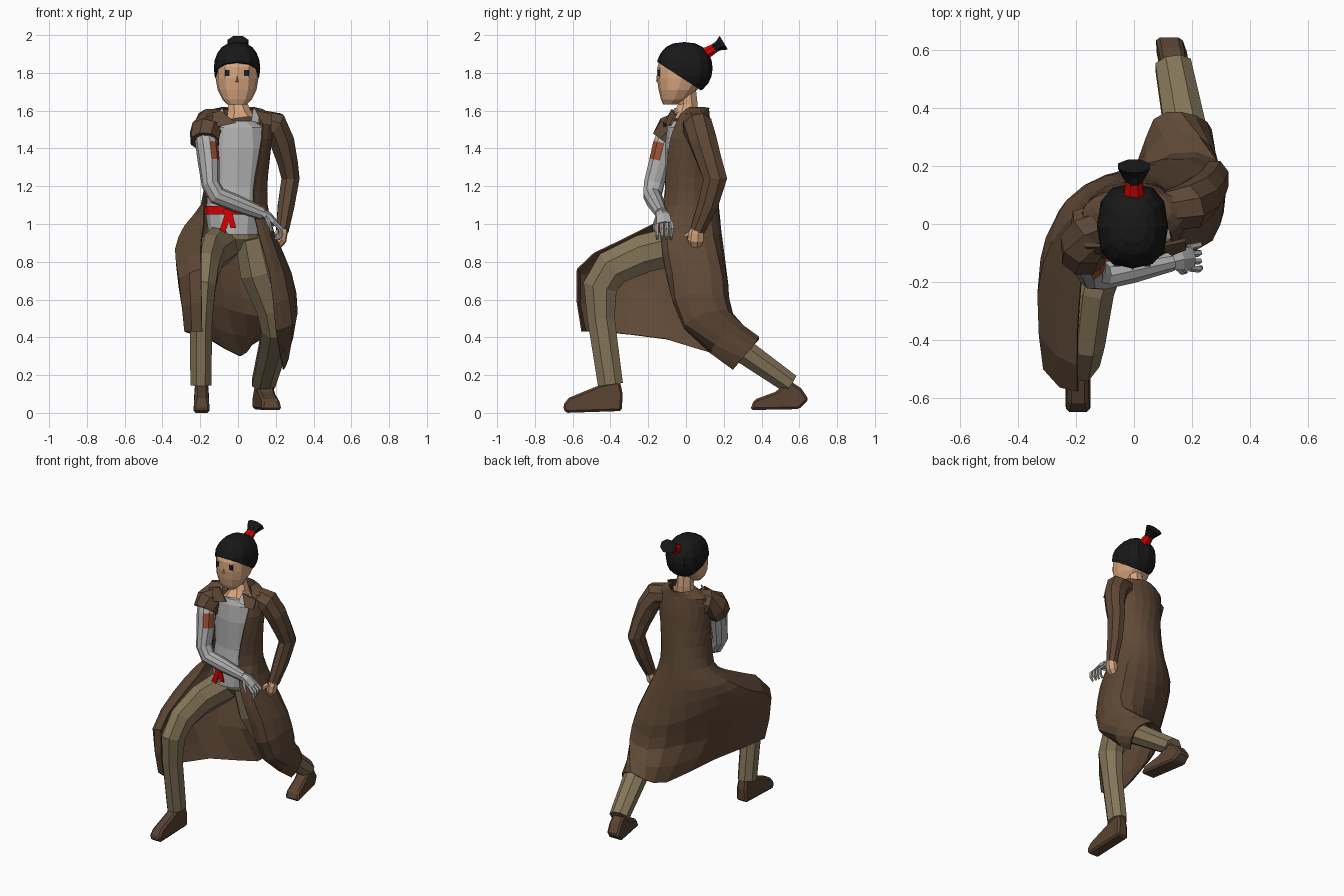
import bpy, bmesh, math
from mathutils import Vector

def material(name, r, g, b):
    m = bpy.data.materials.new(name)
    m.diffuse_color = (r, g, b, 1)
    return m

COAT = material("coat brown", .115, .066, .037)
SHIRT = material("light grey", .43, .43, .43)
PANTS = material("khaki", .235, .18, .10)
SKIN = material("skin", .68, .38, .21)
SHOE = material("shoe brown", .10, .056, .032)
HAIR = material("hair black", .009, .009, .009)
RED = material("red cloth", .65, .001, .001)
PATCH = material("rust patch", .33, .075, .035)
EYE = material("eye dark", .008, .014, .025)

def finish(name, bm, mat):
    bmesh.ops.recalc_face_normals(bm, faces=bm.faces)
    me = bpy.data.meshes.new(name)
    bm.to_mesh(me)
    bm.free()
    ob = bpy.data.objects.new(name, me)
    bpy.context.collection.objects.link(ob)
    me.materials.append(mat)
    return ob

def loft(name, rings, mat, closed=True):
    """Skin a list of equal-length point rings; closed rings are capped."""
    bm = bmesh.new()
    vs = [[bm.verts.new(p) for p in r] for r in rings]
    n = len(vs[0])
    for a, b in zip(vs, vs[1:]):
        for i in range(n if closed else n - 1):
            j = (i + 1) % n
            bm.faces.new((a[i], a[j], b[j], b[i]))
    if closed:
        bm.faces.new(vs[0])
        bm.faces.new(vs[-1])
    return finish(name, bm, mat)

def tube(name, path, mat, ref=(1, 0, 0), n=8):
    """Limb along (x, y, z, radius along ref[, other radius])."""
    ps = [Vector(p[:3]) for p in path]
    rings = []
    for i, p in enumerate(path):
        d = Vector()
        if i: d += (ps[i] - ps[i - 1]).normalized()
        if i < len(ps) - 1: d += (ps[i + 1] - ps[i]).normalized()
        d.normalize()
        u = Vector(ref)
        u = (u - d * u.dot(d)).normalized()
        w = d.cross(u)
        angles = [2 * math.pi * (k + .5) / n for k in range(n)]
        rings.append([ps[i] + u * p[3] * math.cos(a) + w * p[-1] * math.sin(a) for a in angles])
    return loft(name, rings, mat)

def boxy(v, p):
    return math.copysign(abs(v) ** p, v)

def ellipse(z, rx, ry, cx=0, cy=0, a0=0, a1=360, n=12, p=1):
    last = n if a1 - a0 >= 360 else n - 1
    angles = [math.radians(a0 + (a1 - a0) * k / last) for k in range(n)]
    return [Vector((cx + rx * boxy(math.cos(a), p), cy + ry * boxy(math.sin(a), p), z)) for a in angles]

def slab(name, pts, thick, mat):
    """Flat cloth or plate extruded along y."""
    bm = bmesh.new()
    f = bm.faces.new([bm.verts.new(p) for p in pts])
    e = bmesh.ops.extrude_face_region(bm, geom=[f])
    bmesh.ops.translate(bm, vec=(0, thick, 0), verts=[v for v in e["geom"] if isinstance(v, bmesh.types.BMVert)])
    return finish(name, bm, mat)

def refine(seq, mid):
    """Insert a smooth in-between item in every gap."""
    out = []
    for i in range(len(seq) - 1):
        out += [seq[i], mid(seq[max(i - 1, 0)], seq[i], seq[i + 1], seq[min(i + 2, len(seq) - 1)])]
    return out + [seq[-1]]

def mid_point(a, b, c, d):
    return (b + c) * .5625 - (a + d) * .0625

def mid_ring(a, b, c, d):
    return [mid_point(*q) for q in zip(a, b, c, d)]

# Long open coat: rings run from left front edge, round the back, to right front edge
upper = [ellipse(1.615, .085, .075, 0, .045, -20, 200, 9),
         ellipse(1.58, .175, .085, 0, .035, -45, 225, 9),
         ellipse(1.45, .178, .13, 0, .01, -45, 235, 9),
         ellipse(1.25, .165, .145, -.01, .01, -52, 210, 9),
         ellipse(1.10, .175, .155, -.02, .015, -55, 205, 9)]
skirt = [
    [(.11, -.13, .94), (.165, -.10, .95), (.19, .03, .95), (.165, .14, .95), (.04, .185, .95),
     (-.1, .165, .96), (-.23, .08, .98), (-.28, -.06, .99), (-.18, -.17, 1.0)],
    [(.17, -.10, .72), (.24, -.07, .74), (.28, .06, .74), (.25, .19, .72), (.1, .22, .68),
     (-.1, .15, .75), (-.27, .0, .85), (-.33, -.24, .865), (-.195, -.37, .90)],
    [(.2, .0, .44), (.285, -.005, .47), (.312, .1, .53), (.28, .22, .54), (.13, .24, .51),
     (-.06, .11, .55), (-.27, -.12, .62), (-.31, -.5, .71), (-.195, -.575, .76)],
    [(.24, .25, .23), (.265, .30, .29), (.25, .35, .35), (.16, .385, .40), (.07, .36, .36),
     (.01, .2, .30), (-.15, -.1, .39), (-.28, -.47, .43), (-.19, -.55, .43)]]
rings = upper + [[Vector(p) for p in r] for r in skirt]
rings = refine([refine(r, mid_point) for r in rings], mid_ring)
coat = loft("long_coat", rings, COAT, closed=False)
sol = coat.modifiers.new("cloth thickness", "SOLIDIFY")
sol.thickness, sol.offset = .008, 0

# Sleeves: long on the left, torn short on the right
tube("left_sleeve", [(.11, .045, 1.54, .07), (.19, .06, 1.52, .082), (.232, .09, 1.44, .078, .07),
     (.262, .125, 1.33, .07, .058), (.278, .155, 1.24, .068, .052), (.255, .115, 1.1, .058, .048),
     (.235, .06, .965, .042, .036)], COAT, (0, 1, 0))
tube("right_sleeve", [(-.08, .02, 1.54, .07), (-.15, -.015, 1.53, .085), (-.172, -.07, 1.49, .098, .085),
     (-.175, -.11, 1.435, .085, .08)], COAT, (0, 1, 0))
# Coat lapels and shirt collar
slab("left_lapel", [(.09, -.08, 1.605), (.18, -.06, 1.58), (.18, -.09, 1.52), (.13, -.11, 1.53)], .012, COAT)
slab("right_lapel", [(-.09, -.08, 1.6), (-.17, -.08, 1.58), (-.13, -.118, 1.51), (-.01, -.122, 1.535)], .012, COAT)
for s in (-1, 1):
    slab("shirt_collar", [(s * .08, -.06, 1.615), (s * .11, -.05, 1.59), (s * .11, -.095, 1.535), (s * .07, -.1, 1.545)],
         .012, SHIRT)

# Shirt, belt with hanging ends, and trousers seat
loft("shirt", [ellipse(.945, .135, .115, -.02, -.02), ellipse(1.05, .15, .115, -.02, -.015),
               ellipse(1.2, .148, .11, -.01), ellipse(1.4, .162, .112), ellipse(1.51, .15, .1),
               ellipse(1.545, .085, .075, 0, -.01)], SHIRT)
loft("belt", [ellipse(1.05, .157, .126, -.02, -.015), ellipse(1.095, .16, .126, -.02, -.015)], RED)
slab("belt_knot", [(-.09, -.15, 1.07), (-.05, -.15, 1.09), (-.01, -.15, 1.07), (-.05, -.15, 1.03)], .02, RED)
slab("belt_end_right", [(-.07, -.15, 1.05), (-.1, -.15, .96), (-.07, -.15, .95), (-.035, -.15, 1.05)], .01, RED)
slab("belt_end_left", [(-.06, -.147, 1.05), (-.04, -.147, .98), (-.01, -.147, .98), (-.03, -.147, 1.06)], .01, RED)
loft("trouser_seat", [ellipse(.86, .05, .05), ellipse(.92, .12, .1, -.01), ellipse(1.0, .145, .105, -.01)], PANTS)

# Legs
tube("front_leg", [(-.085, -.01, .895, .10, .11), (-.145, -.22, .845, .083, .11), (-.17, -.39, .77, .076, .105),
     (-.185, -.455, .67, .072, .098), (-.195, -.45, .5, .064, .078), (-.197, -.4, .15, .06, .072)], PANTS)
tube("rear_leg", [(.075, .0, .93, .10), (.115, .025, .75, .112), (.185, .08, .56, .094), (.205, .13, .45, .087),
     (.185, .28, .345, .08, .072), (.135, .55, .155, .067, .058)], PANTS)

# Shoes: side profiles with width, slanted across
def shoe(name, profile, x0, y0, slant, half):
    rings = [[(x0 + (y0 - y) * slant + s * half * (.8 if z > .06 else 1), y, z) for y, z in profile] for s in (-1, 1)]
    ob = loft(name, rings, SHOE)
    bev = ob.modifiers.new("soft edge", "BEVEL")
    bev.width, bev.segments = .012, 1

shoe("front_shoe", [(-.64, 0), (-.34, .01), (-.335, .1), (-.35, .17), (-.45, .15), (-.62, .08), (-.652, .04)],
     -.193, -.5, 0, .043)
shoe("rear_shoe", [(.34, .015), (.6, .02), (.65, .07), (.61, .13), (.55, .17), (.47, .11), (.36, .07)],
     .125, .62, .19, .055)

# Grey right arm; the rust patch is the inner front faces between two rings
arm = tube("grey_arm", [(-.172, -.10, 1.465, .058), (-.165, -.118, 1.42, .06), (-.155, -.14, 1.33, .058),
     (-.145, -.17, 1.21, .056, .048), (-.11, -.178, 1.15, .05), (-.01, -.16, 1.11, .046), (.13, -.13, 1.055, .034)],
     SHIRT, (0, 1, 0), 10)
arm.data.materials.append(PATCH)
for f in arm.data.polygons:
    if 1.34 < f.center.z < 1.41 and f.normal.y < -.1 and f.normal.x > .3:
        f.material_index = 1
tube("grey_hand", [(.12, -.132, 1.06, .032, .024), (.16, -.122, 1.04, .042, .024), (.2, -.115, 1.0, .046, .018)],
     SHIRT, (0, 1, 0), 6)
for k in range(4):
    y = -.152 + .024 * k
    tube("grey_finger", [(.19, y, 1.01, .012), (.225, y - .004 + .004 * k, .975, .012),
         (.23 - .006 * k, y, .94, .010), (.215 - .006 * k, y, .918, .006)], SHIRT, (0, 1, 0), 5)
tube("grey_thumb", [(.15, -.15, 1.04, .012), (.165, -.165, 1.0, .011), (.18, -.165, .96, .007)], SHIRT, (0, 1, 0), 5)

# Left hand, loosely closed
tube("left_hand", [(.235, .062, .985, .03), (.235, .055, .95, .042, .028), (.228, .052, .915, .044, .03),
     (.21, .05, .885, .032, .022)], SKIN, (0, 1, 0), 7)
tube("left_thumb", [(.215, .03, .96, .015), (.19, .0, .935, .013), (.175, -.01, .91, .009)], SKIN, (0, 1, 0), 5)

# Neck and head
tube("neck", [(.015, -.02, 1.53, .105, .09), (.008, .0, 1.575, .07), (0, .01, 1.63, .056), (0, 0, 1.72, .056)], SKIN)
HX = -.005
loft("head", [ellipse(1.632, .05, .035, HX, -.085, p=.8), ellipse(1.66, .078, .07, HX, -.063, p=.8),
              ellipse(1.71, .103, .102, HX, -.043, p=.85), ellipse(1.77, .113, .13, HX, -.024, p=.85),
              ellipse(1.83, .113, .132, HX, -.02, p=.85), ellipse(1.89, .1, .12, HX, -.01),
              ellipse(1.93, .06, .07, HX, -.005)], SKIN)
loft("nose", [[(HX - .010, -.148, 1.752), (HX + .010, -.148, 1.752), (HX, -.159, 1.754)],
              [(HX - .004, -.148, 1.785), (HX + .004, -.148, 1.785), (HX, -.155, 1.785)]], SKIN)
for x in (-.058, .045):
    slab("eye", [(x - .012, -.147, 1.783), (x + .012, -.147, 1.783), (x + .012, -.147, 1.815), (x - .012, -.147, 1.815)],
         .009, EYE)

# Hair cap: boxy faceted ball trimmed on a slope, higher at the forehead than the nape
bm = bmesh.new()
bmesh.ops.create_uvsphere(bm, u_segments=12, v_segments=10, radius=1)
for v in bm.verts:
    r = max(math.hypot(v.co.x, v.co.y), 1e-6)
    q = r ** .8
    v.co = Vector((HX + q * boxy(v.co.x / r, .8) * .123, -.008 + q * boxy(v.co.y / r, .8) * .149,
                   1.825 + v.co.z * .138))
bmesh.ops.bisect_plane(bm, geom=bm.verts[:] + bm.edges[:] + bm.faces[:], plane_co=(0, -.155, 1.86),
                       plane_no=(0, .16, .245), clear_inner=True)
bmesh.ops.holes_fill(bm, edges=[e for e in bm.edges if e.is_boundary], sides=0)
finish("hair_cap", bm, HAIR)
# Tied topknot
tube("hair_tie", [(0, .09, 1.895, .04, .036), (0, .155, 1.932, .03, .026)], RED)
tube("topknot", [(0, .14, 1.925, .026), (0, .17, 1.942, .045, .028), (0, .2, 1.96, .06, .046)], HAIR)
